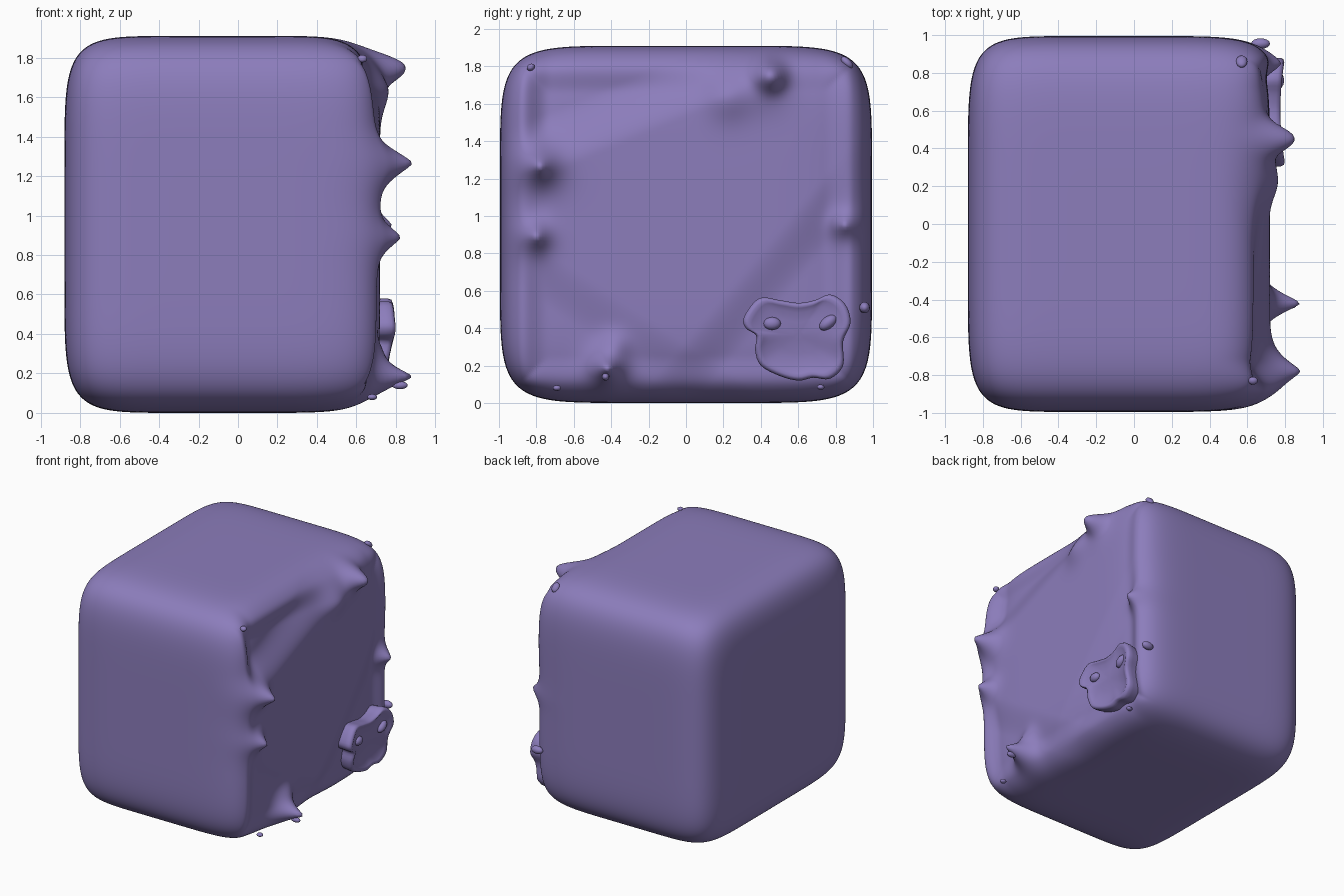
import bpy, bmesh, math
from mathutils import Vector, Matrix

if "Cube" in bpy.data.objects:
    bpy.data.objects.remove(bpy.data.objects["Cube"])

purple = bpy.data.materials.new("soft purple")
purple.diffuse_color = (0.262, 0.205, 0.50, 1)
purple.use_nodes = True
purple.node_tree.nodes["Principled BSDF"].inputs["Base Color"].default_value = purple.diffuse_color


def finish(bm, name):
    bmesh.ops.recalc_face_normals(bm, faces=bm.faces)
    me = bpy.data.meshes.new(name)
    bm.to_mesh(me)
    bm.free()
    me.materials.append(purple)
    for p in me.polygons:
        p.use_smooth = True
    ob = bpy.data.objects.new(name, me)
    bpy.context.collection.objects.link(ob)
    return ob


def smooth(t):
    t = max(0.0, min(1.0, t))
    return t * t * (3 - 2 * t)


def beyond(y, z, a, b, width):
    """0..1 as a point moves to the left of the line a->b."""
    dy, dz = b[0] - a[0], b[1] - a[1]
    d = (dy * (z - a[1]) - dz * (y - a[0])) / math.hypot(dy, dz)
    return smooth(d / width)


def bump(y, z, cy, cz, r, power=2.0):
    return math.exp(-(math.hypot(y - cy, z - cz) / r) ** power)


# Horns pulled out of the +x face: y, z, tip x, radius, sharpness
horns = [(0.45, 1.745, 0.85, 0.075, 2.2), (-0.78, 1.265, 0.885, 0.095, 1.4),
         (-0.80, 0.89, 0.825, 0.075, 1.5), (-0.42, 0.185, 0.885, 0.075, 1.4),
         (0.85, 0.95, 0.78, 0.06, 1.5)]

# Body: bulging rounded block with a sculpted, horned +x face
N = 104
bm = bmesh.new()
bmesh.ops.create_cube(bm, size=2)
bmesh.ops.subdivide_edges(bm, edges=bm.edges, cuts=N - 1, use_grid_fill=True)
for v in bm.verts:
    s = sum(abs(c) ** 7 for c in v.co) ** (-1 / 7)
    p = v.co * s
    x, y, z = p.x * 0.8 - 0.08, p.y * 0.995, 0.955 + p.z * 0.955
    w = smooth((p.x - 0.5) / 0.4)
    if w > 0:
        m = max(abs(p.y), abs(p.z))
        d = -0.085 * beyond(y, z, (-0.8, 1.2), (0.4, 1.7), 0.3)
        d -= 0.045 * beyond(y, z, (0.9, 1.4), (0.1, 0.45), 0.25)
        d -= 0.035 * beyond(y, z, (-0.35, 0.55), (-0.8, 0.85), 0.25)
        d *= 1 - 0.8 * smooth((abs(p.y) - 0.72) / 0.18)
        d *= 1 - 0.4 * smooth((abs(p.z) - 0.72) / 0.2)
        d += 0.05 * smooth((m - 0.74) / 0.16) * (0.4 + 0.6 * smooth((abs(p.y) - 0.7) / 0.2))
        d += 0.05 * bump(y, z, 0.22, 1.64, 0.12)
        d += 0.04 * bump(y, z, 0.42, 1.70, 0.13)
        d += 0.04 * bump(y, z, -0.38, 0.30, 0.08)
        x += d * w
        for hy, hz, tip, r, power in horns:
            x += max(0, tip - x) * bump(y, z, hy, hz, r, power) * smooth((p.x - 0.5) / 0.2)
    v.co = (x, y, z)
finish(bm, "horned_body")

# Face plate: lobed slab with a rounded rim and curved front
pts = [(.31, .46), (.39, .56), (.5, .55), (.6, .535), (.69, .55), (.77, .58),
       (.85, .53), (.88, .43), (.84, .33), (.84, .2), (.77, .13), (.68, .135),
       (.6, .12), (.5, .145), (.4, .2), (.37, .28), (.375, .36), (.32, .4)]
outline = []
for i in range(len(pts)):
    a, b, c, d = [Vector(pts[(i + k) % len(pts)]) for k in (-1, 0, 1, 2)]
    for t in (0, .25, .5, .75):
        outline.append(0.5 * (2 * b + (c - a) * t + (2 * a - 5 * b + 4 * c - d) * t * t
                              + (3 * b - a - 3 * c + d) * t ** 3))
mid = Vector((0.6, 0.36))


def plate_shift(y, z):
    return 0.025 * ((y - 0.6) / 0.28) ** 2 - 0.025 - 0.03 * smooth((0.42 - z) / 0.2)


bm = bmesh.new()
rings = []
for s, x in [(.95, .62), (.97, .70), (1, .745), (1, .775), (.97, .793),
             (.91, .80), (.84, .793), (.7, .782), (.4, .777), (.1, .775)]:
    ring = []
    for p in outline:
        q = mid + (p - mid) * s
        ring.append(bm.verts.new((x + plate_shift(*q), q.x, q.y)))
    rings.append(ring)
n = len(outline)
for a, b in zip(rings, rings[1:]):
    for i in range(n):
        bm.faces.new((a[i], a[(i + 1) % n], b[(i + 1) % n], b[i]))
bm.faces.new(rings[0])
bm.faces.new(rings[-1])
finish(bm, "face_plate")


# Small beads: eyes on the plate and studs around the rim
def bead(name, loc, size, tilt=0.0):
    bm = bmesh.new()
    bmesh.ops.create_uvsphere(bm, u_segments=16, v_segments=10, radius=1)
    bm.transform(Matrix.Translation(loc) @ Matrix.Rotation(math.radians(tilt), 4, 'X')
                 @ Matrix.Diagonal((*size, 1)))
    finish(bm, name)


bead("eye_left", (0.76, 0.46, 0.425), (0.03, 0.047, 0.034))
bead("eye_right", (0.76, 0.76, 0.43), (0.035, 0.055, 0.032), 38)
bead("stud_top_left", (0.63, -0.83, 1.795), (0.025, 0.022, 0.018), 30)
bead("stud_top_right", (0.57, 0.86, 1.82), (0.03, 0.04, 0.022), -45)
bead("stud_right", (0.67, 0.955, 0.51), (0.05, 0.028, 0.03))
bead("stud_bottom_left", (0.68, -0.69, 0.08), (0.025, 0.022, 0.015))
bead("stud_bottom_horn", (0.82, -0.43, 0.14), (0.04, 0.02, 0.02))
bead("stud_bottom_right", (0.65, 0.72, 0.085), (0.025, 0.02, 0.014))
